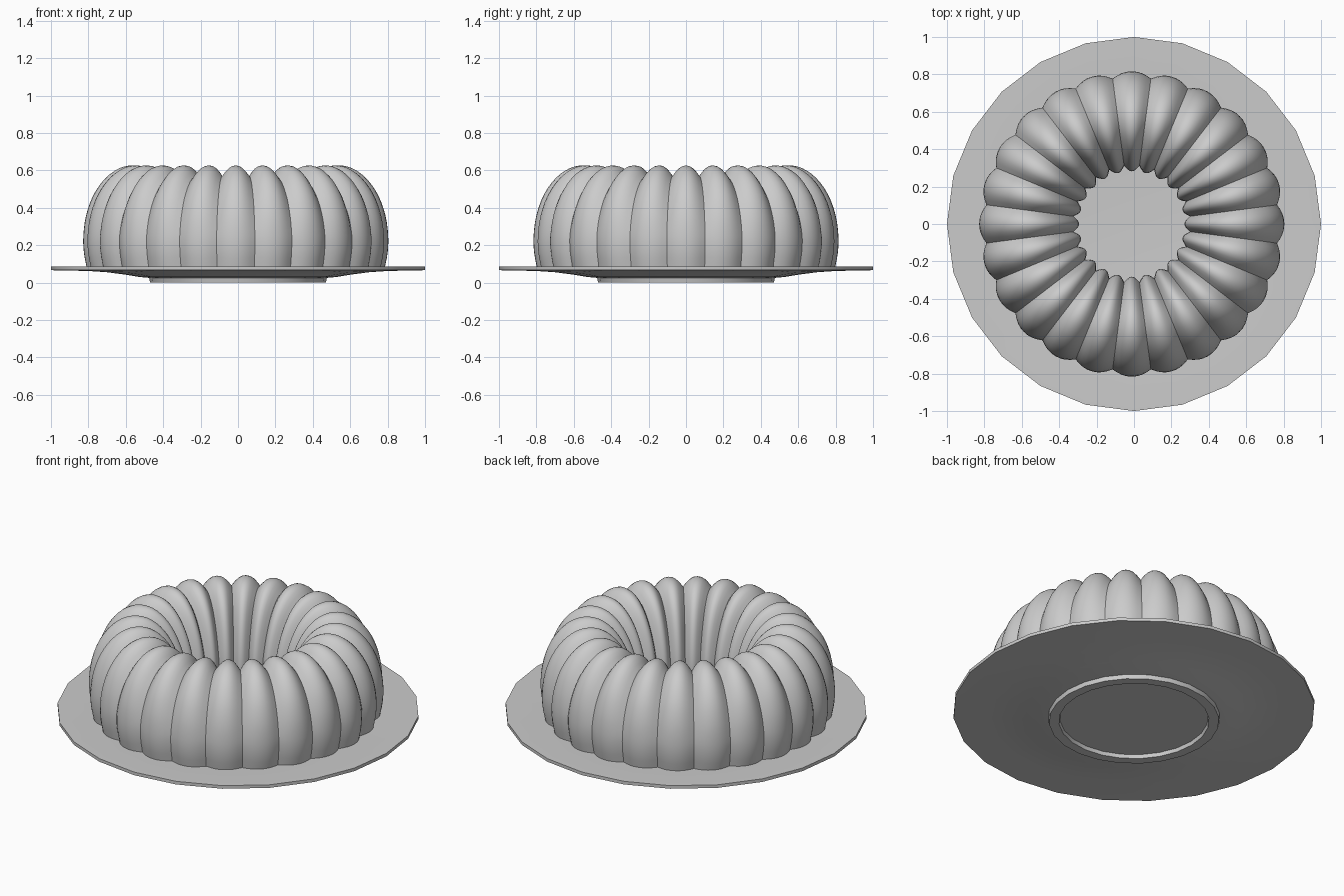
import bpy, bmesh, math
from mathutils import Vector

if "Cube" in bpy.data.objects:
    bpy.data.objects.remove(bpy.data.objects["Cube"])


def lathe(name, profile, segs, closed, flute=None, centre=(0, 0)):
    """Revolve (r, z) points about z; flute(i, angle) returns an (dr, dz) offset."""
    bm = bmesh.new()
    rings = []
    for i, (r, z) in enumerate(profile):
        if r < 1e-6:
            rings.append([bm.verts.new((centre[0], centre[1], z))] * segs)
            continue
        ring = []
        for s in range(segs):
            a = 2 * math.pi * s / segs
            dr, dz = flute(i, a) if flute else (0, 0)
            ring.append(bm.verts.new((centre[0] + (r + dr) * math.cos(a),
                                      centre[1] + (r + dr) * math.sin(a), z + dz)))
        rings.append(ring)
    n = len(rings)
    for i in range(n if closed else n - 1):
        p, q = rings[i], rings[(i + 1) % n]
        for s in range(segs):
            t = (s + 1) % segs
            corners = list(dict.fromkeys([p[s], p[t], q[t], q[s]]))
            bm.faces.new(corners)
    bmesh.ops.recalc_face_normals(bm, faces=bm.faces)
    mesh = bpy.data.meshes.new(name)
    bm.to_mesh(mesh)
    bm.free()
    obj = bpy.data.objects.new(name, mesh)
    bpy.context.collection.objects.link(obj)
    bpy.ops.object.select_all(action='DESELECT')
    obj.select_set(True)
    bpy.context.view_layer.objects.active = obj
    bpy.ops.object.shade_smooth_by_angle(angle=math.radians(40))
    return obj


def smooth_curve(pts, steps):
    """Catmull-Rom curve through the points."""
    v = [Vector(p) for p in pts]
    v = [2 * v[0] - v[1]] + v + [2 * v[-1] - v[-2]]
    out = []
    for k in range(1, len(v) - 2):
        a, b, c, d = v[k - 1:k + 3]
        for s in range(steps):
            t = s / steps
            out.append(0.5 * (2 * b + (c - a) * t + (2 * a - 5 * b + 4 * c - d) * t * t
                              + (3 * b - a - 3 * c + d) * t ** 3))
    out.append(v[-2])
    return out


# Plate: wide flat rim, shallow well, raised foot ring
plate_profile = [
    (0, 0.045), (0.46, 0.045), (0.54, 0.052), (0.62, 0.068), (0.70, 0.08), (0.78, 0.085),
    (1.0, 0.085), (1.0, 0.066), (0.80, 0.062), (0.70, 0.055), (0.60, 0.042), (0.53, 0.03),
    (0.475, 0.025), (0.47, 0.0), (0.415, 0.0), (0.41, 0.022), (0, 0.022)]
lathe("plate", plate_profile, 24, False)

# Fluted ring cake: the outline follows the ridge crests
FLUTES = 24
crest = smooth_curve([
    (0.795, 0.07), (0.812, 0.16), (0.815, 0.25), (0.80, 0.36), (0.76, 0.47), (0.695, 0.56),
    (0.62, 0.612), (0.545, 0.626), (0.47, 0.605), (0.40, 0.545), (0.345, 0.455),
    (0.305, 0.34), (0.283, 0.21), (0.285, 0.07)], 3)
normals = []
for i in range(len(crest)):
    d = (crest[min(i + 1, len(crest) - 1)] - crest[max(i - 1, 0)]).normalized()
    normals.append(Vector((-d.y, d.x)))     # points into the cake


def groove(i, a):
    # rounded ridges with narrow valleys, deepest over the top
    valley = 1 - abs(math.cos(FLUTES * a / 2))
    depth = 0.032 + 0.026 * max(0, (crest[i].y - 0.25) / 0.375)
    off = normals[i] * depth * valley ** 1.15
    if i in (0, len(crest) - 1):
        off.y = 0
    return off.x, off.y


lathe("cake", [tuple(p) for p in crest], FLUTES * 8, True, groove, (-0.012, 0))
